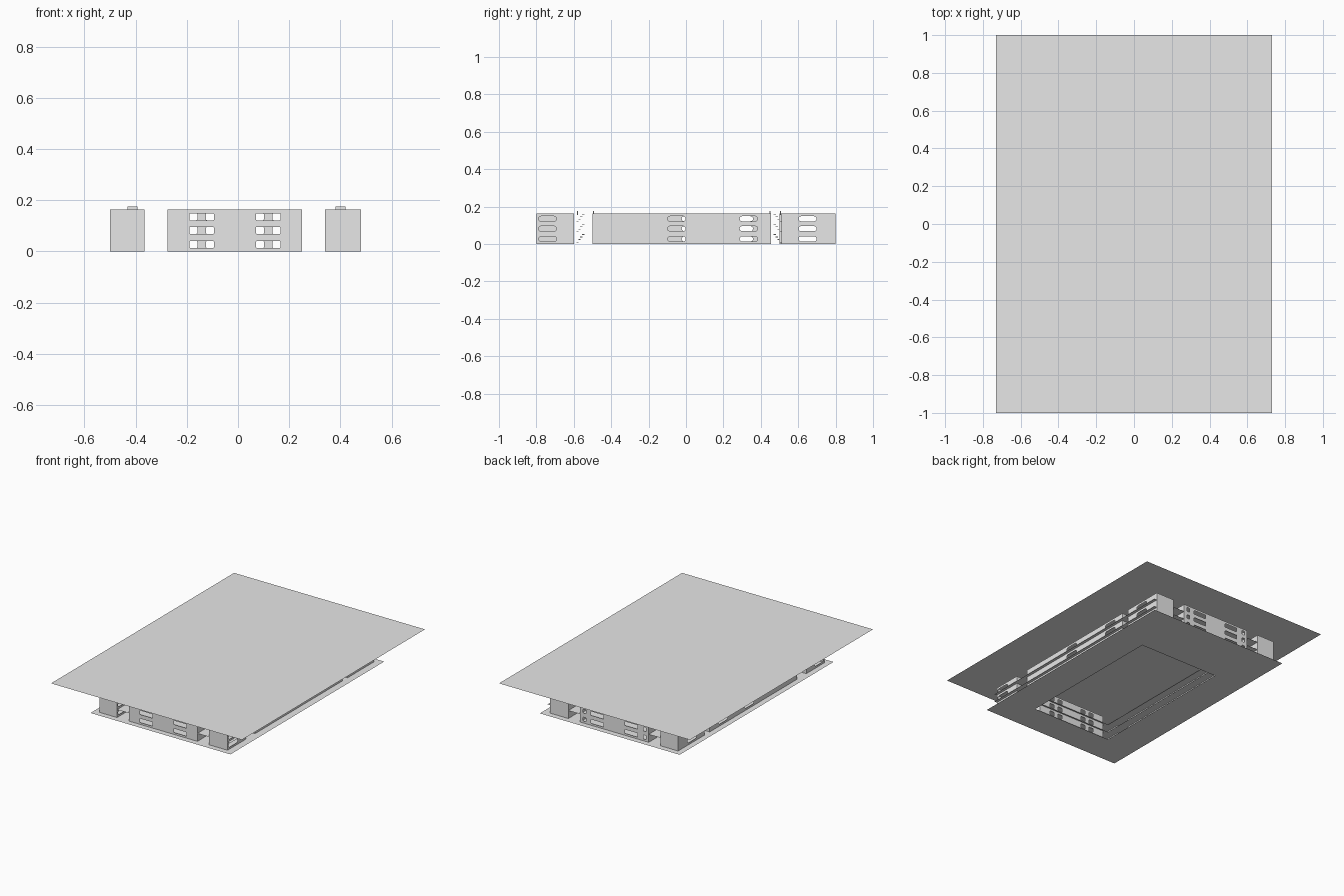
import bpy, math

cube = bpy.data.objects.get("Cube")
if cube:
    bpy.data.objects.remove(cube, do_unlink=True)

grey = bpy.data.materials.new("plain_grey")
grey.use_nodes = True
grey.diffuse_color = (0.8, 0.8, 0.8, 1)
grey.node_tree.nodes["Principled BSDF"].inputs["Base Color"].default_value = (0.8, 0.8, 0.8, 1)

WALL_TOP = 0.163
ROWS = (0.027, 0.082, 0.135)     # window centre on each storey


def rounded(u, v, w, h, r):
    """Outline of a rectangle with rounded corners, centred on u, v."""
    pts = []
    for k, (sx, sy) in enumerate([(1, 1), (-1, 1), (-1, -1), (1, -1)]):
        for i in range(5):
            a = math.pi / 2 * (k + i / 4)
            pts.append((u + sx * (w / 2 - r) + r * math.cos(a),
                        v + sy * (h / 2 - r) + r * math.sin(a)))
    return pts


def rect(u0, u1, v0, v1):
    return [(u0, v0), (u1, v0), (u1, v1), (u0, v1)]


def sheet(name, outlines, place):
    """Flat sheet: the first outline is the edge, the others are holes."""
    curve = bpy.data.curves.new(name, "CURVE")
    curve.dimensions = "2D"
    curve.fill_mode = "FRONT"
    for pts in outlines:
        s = curve.splines.new("POLY")
        s.points.add(len(pts) - 1)
        for p, (u, v) in zip(s.points, pts):
            p.co = (u, v, 0, 1)
        s.use_cyclic_u = True
    tmp = bpy.data.objects.new(name + "_outline", curve)
    bpy.context.collection.objects.link(tmp)
    deps = bpy.context.evaluated_depsgraph_get()
    mesh = bpy.data.meshes.new_from_object(tmp.evaluated_get(deps))
    bpy.data.objects.remove(tmp, do_unlink=True)
    for v in mesh.vertices:
        v.co = place(v.co.x, v.co.y)
    mesh.materials.clear()
    mesh.materials.append(grey)
    obj = bpy.data.objects.new(name, mesh)
    bpy.context.collection.objects.link(obj)
    return obj


def slots(centres, w=0.096, r=0.004):
    return [rounded(c, z, w, 0.027, r) for c in centres for z in ROWS]


def wall_x(name, y, x0, x1, holes=()):
    sheet(name, [rect(x0, x1, 0, WALL_TOP), *holes], lambda u, v: (u, y, v))


def wall_y(name, x, y0, y1, holes=()):
    sheet(name, [rect(y0, y1, 0, WALL_TOP), *holes], lambda u, v: (x, u, v))


def box(name, x0, x1, y0, y1, z0, z1):
    bpy.ops.mesh.primitive_cube_add(size=1, location=((x0 + x1) / 2, (y0 + y1) / 2, (z0 + z1) / 2))
    obj = bpy.context.object
    obj.name = name
    obj.scale = (x1 - x0, y1 - y0, z1 - z0)
    obj.data.materials.append(grey)


# Roof, ground slab and the two upper floors around the courtyard
courtyard = rect(-0.31, 0.30, -0.63, 0.44)
sheet("roof", [rect(-0.73, 0.73, -1, 1)], lambda u, v: (u, v, 0.215))
sheet("ground_slab", [rect(-0.54, 0.53, -0.84, 0.84), courtyard], lambda u, v: (u, v, 0))
for n, z in enumerate((0.055, 0.11)):
    sheet(f"upper_floor_{n + 1}", [rect(-0.5, 0.5, -0.8, 0.8), courtyard],
          lambda u, v, z=z: (u, v, z))

# Central blocks at the front and back
L, R = -0.275, 0.25
main = (-0.142, 0.118)
pairs = [c + d for c in main for d in (-0.034, 0.034)]
wall_x("front_centre_outer_wall", -0.8, L, R, slots(main))
wall_x("front_centre_court_wall", -0.64, L, R, slots(pairs, 0.034))
wall_x("back_centre_court_wall", 0.5, L, R, slots(pairs, 0.034))
wall_x("back_centre_outer_wall", 0.8, L, R, slots(main) + slots((-0.245, 0.215), 0.022))
for side, x in (("right", L), ("left", R)):
    wall_y(f"front_centre_{side}_wall", x, -0.8, -0.64)
    wall_y(f"back_centre_{side}_wall", x, 0.5, 0.8, slots((0.65,), r=0.013))

# Side wings and corner blocks
for side, outer, inner, shift in (("left", 0.48, 0.34, 0), ("right", -0.5, -0.365, 0.075)):
    x0, x1 = sorted((outer, inner))
    wing = slots((-0.05 + shift, 0.335 - shift / 3), r=0.013)
    wall_y(f"{side}_wing_outer_wall", outer, -0.5, 0.455, wing)
    wall_y(f"{side}_wing_court_wall", inner, -0.5, 0.455, wing)
    for end, y in (("front", -0.5), ("back", 0.455)):
        wall_x(f"{side}_wing_{end}_wall", y, x0, x1)
    for end, y0, y1, win in (("front", -0.8, -0.6, -0.74), ("back", 0.51, 0.8, 0.65)):
        for part, x in (("outer", outer), ("inner", inner)):
            wall_y(f"{end}_{side}_corner_{part}_wall", x, y0, y1, slots((win,), r=0.013))
        wall_x(f"{end}_{side}_corner_front_wall", y0, x0, x1)
        wall_x(f"{end}_{side}_corner_back_wall", y1, x0, x1)

    # Stairs in the gaps between wing and corner blocks
    mid = (x0 + x1) / 2 - 0.01 if x0 > 0 else (x0 + x1) / 2 + 0.02
    for end, y, rail in (("front", -0.58, -0.495), ("back", 0.505, 0.45)):
        for i in range(12):
            z = 0.012 + i * 0.0135
            step = (i % 4) * 0.01 * (1 if end == "front" else -1)
            box(f"{end}_{side}_stair_tread", mid - 0.02, mid + 0.02,
                y + step - 0.006, y + step + 0.006, z - 0.003, z)
        for yy in (rail, y):
            box(f"{end}_{side}_stair_rail", mid - 0.02, mid + 0.02,
                yy - 0.003, yy + 0.003, 0.155, 0.176)
